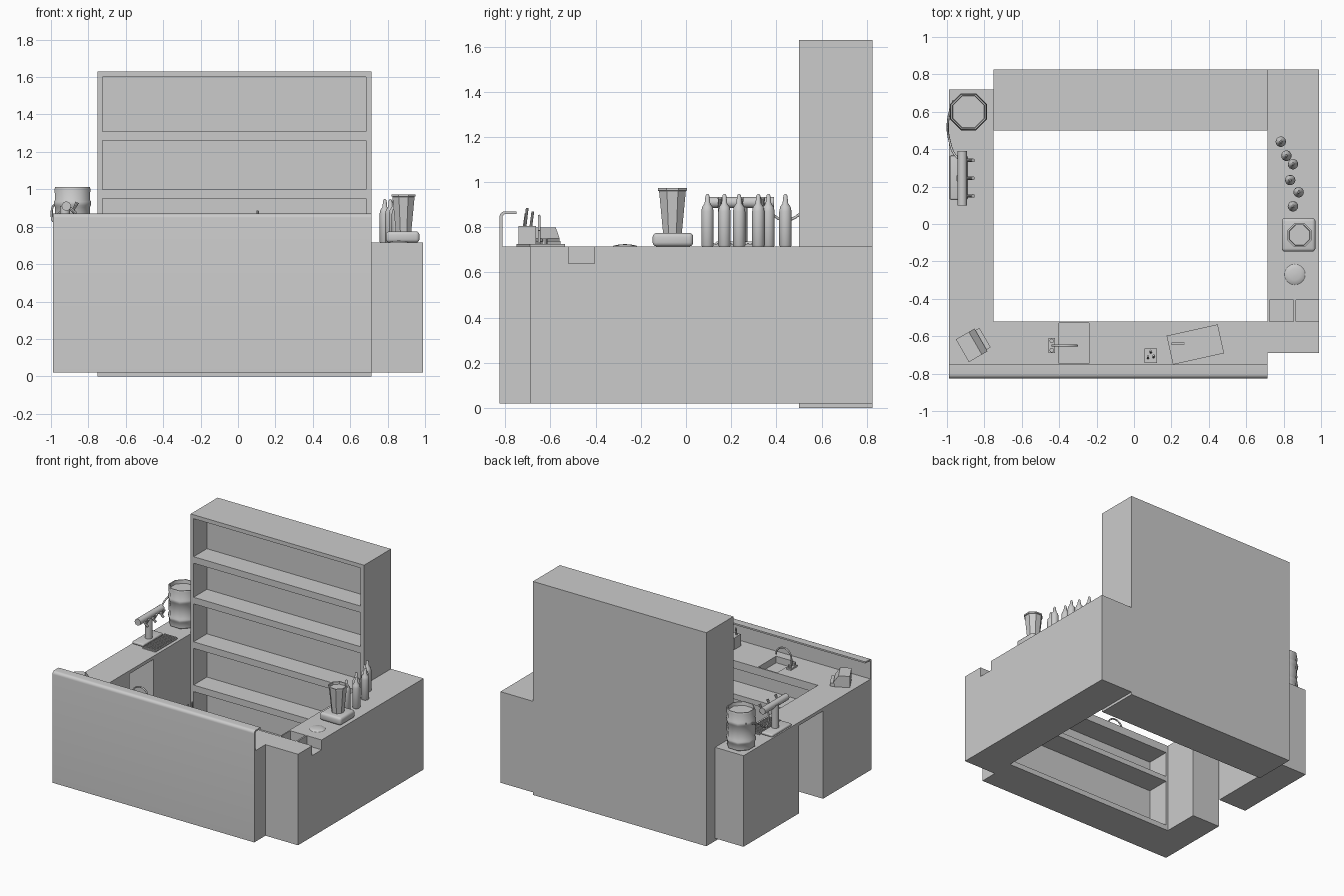
import bpy, bmesh, math
from mathutils import Matrix, Vector

if "Cube" in bpy.data.objects:
    bpy.data.objects.remove(bpy.data.objects["Cube"])

TOP = 0.715


def finish(name, bm, smooth=None):
    bmesh.ops.recalc_face_normals(bm, faces=bm.faces)
    me = bpy.data.meshes.new(name)
    bm.to_mesh(me)
    bm.free()
    ob = bpy.data.objects.new(name, me)
    bpy.context.collection.objects.link(ob)
    if smooth:
        activate(ob)
        bpy.ops.object.shade_smooth_by_angle(angle=math.radians(smooth))
    return ob


def activate(ob):
    bpy.ops.object.select_all(action='DESELECT')
    ob.select_set(True)
    bpy.context.view_layer.objects.active = ob


def box(name, x0, x1, y0, y1, z0, z1, rot=0, bevel=0):
    bm = bmesh.new()
    bmesh.ops.create_cube(bm, size=1)
    bm.transform(Matrix.Diagonal((x1 - x0, y1 - y0, z1 - z0, 1)))
    if bevel:
        bmesh.ops.bevel(bm, geom=bm.edges[:], offset=bevel, segments=3, profile=0.5, affect='EDGES')
    bm.transform(Matrix.Translation(((x0 + x1) / 2, (y0 + y1) / 2, (z0 + z1) / 2))
                 @ Matrix.Rotation(math.radians(rot), 4, 'Z'))
    return finish(name, bm, 40 if bevel else None)


def prism(name, pts, lo, hi, mat, smooth=None):
    """Extrude a 2D outline along local z, then place it with mat."""
    bm = bmesh.new()
    f = bm.faces.new([bm.verts.new((a, b, lo)) for a, b in pts])
    r = bmesh.ops.extrude_face_region(bm, geom=[f])
    for v in r['geom']:
        if isinstance(v, bmesh.types.BMVert):
            v.co.z = hi
    bm.transform(mat)
    return finish(name, bm, smooth)


def lathe(name, prof, n, loc, smooth=40, phase=0.0, axis=None):
    """Spin an (r, z) profile; ends are capped."""
    bm = bmesh.new()
    rings = []
    for r, z in prof:
        rings.append([bm.verts.new((r * math.cos(phase + 2 * math.pi * i / n),
                                    r * math.sin(phase + 2 * math.pi * i / n), z)) for i in range(n)])
    for a, b in zip(rings, rings[1:]):
        for i in range(n):
            bm.faces.new((a[i], a[(i + 1) % n], b[(i + 1) % n], b[i]))
    bm.faces.new(rings[0])
    bm.faces.new(rings[-1])
    q = Vector((0, 0, 1)).rotation_difference(Vector(axis or (0, 0, 1))).to_matrix().to_4x4()
    bm.transform(Matrix.Translation(loc) @ q)
    return finish(name, bm, smooth)


def rod(name, a, b, r, n=10, r2=None):
    d = Vector(b) - Vector(a)
    return lathe(name, [(r, 0), (r if r2 is None else r2, d.length)], n, a, axis=d)


def tube(name, pts, r):
    cu = bpy.data.curves.new(name, 'CURVE')
    cu.dimensions = '3D'
    cu.bevel_depth, cu.bevel_resolution, cu.resolution_u = r, 2, 6
    cu.use_fill_caps = True
    s = cu.splines.new('BEZIER')
    s.bezier_points.add(len(pts) - 1)
    for p, c in zip(s.bezier_points, pts):
        p.co = c
        p.handle_left_type = p.handle_right_type = 'AUTO'
    ob = bpy.data.objects.new(name, cu)
    bpy.context.collection.objects.link(ob)
    activate(ob)
    bpy.ops.object.convert(target='MESH')


def cut(ob, *dims):
    c = box("cutter", *dims)
    c.hide_render = True
    m = ob.modifiers.new("cut", 'BOOLEAN')
    m.operation, m.solver, m.object = 'DIFFERENCE', 'EXACT', c
    activate(ob)
    bpy.ops.object.modifier_apply(modifier=m.name)
    bpy.data.objects.remove(c)


# back shelf cabinet with open bays
cab = box("back_shelf", -0.75, 0.715, 0.50, 0.825, 0, 1.63)
for z0, z1 in [(1.31, 1.60), (1.0, 1.26), (0.66, 0.95), (0.33, 0.61), (0.05, 0.28)]:
    cut(cab, -0.725, 0.685, 0.40, 0.66, z0, z1)

# front counter, open shelves on the inside, sink recess
front = box("front_counter", -0.75, 0.715, -0.815, -0.52, 0.02, TOP)
for z0, z1 in [(0.06, 0.42), (0.46, 0.655)]:
    cut(front, -0.735, 0.70, -0.70, -0.40, z0, z1)
cut(front, -0.40, -0.24, -0.745, -0.53, 0.665, 0.8)

# left counter: two blocks with a walk-through under a flap
box("left_front_block", -0.99, -0.75, -0.815, -0.24, 0.02, TOP)
box("left_back_block", -0.99, -0.75, 0.05, 0.72, 0.02, TOP)
box("counter_flap", -0.99, -0.75, -0.24, 0.05, TOP - 0.025, TOP)

# right counter with two ingredient wells
right = box("right_counter", 0.715, 0.99, -0.69, 0.825, 0.02, TOP)
for x in (0.725, 0.865):
    cut(right, x, x + 0.128, -0.52, -0.405, 0.64, 0.8)

# front panel with rounded serving lip
arc = [(-0.803 - 0.022 * math.sin(t), 0.848 + 0.022 * math.cos(t))
       for t in [i * math.pi / 10 for i in range(5, -1, -1)]]
panel = [(-0.825, 0.02)] + arc + [(-0.75, 0.87), (-0.75, 0.858), (-0.803, 0.858), (-0.813, 0.848), (-0.813, 0.02)]
YZ = Matrix(((0, 0, 1, 0), (1, 0, 0, 0), (0, 1, 0, 0), (0, 0, 0, 1)))
prism("front_panel", panel, -0.99, 0.715, YZ, 40)

# keg
lathe("keg", [(0.085, 0), (0.1, 0.01), (0.1, 0.05), (0.107, 0.06), (0.107, 0.075), (0.1, 0.085), (0.103, 0.14),
              (0.1, 0.19), (0.107, 0.2), (0.107, 0.22), (0.1, 0.23), (0.104, 0.285), (0.1, 0.297), (0.093, 0.297),
              (0.09, 0.27)], 8, (-0.885, 0.60, TOP), 50, math.pi / 8)

# beer tower with taps, hose and drip tray
box("tower_base", -0.985, -0.89, 0.13, 0.365, TOP, TOP + 0.022, bevel=0.008)
rod("tower_post", (-0.925, 0.245, TOP), (-0.925, 0.245, 0.91), 0.027, 14)
rod("tower_bar", (-0.918, 0.10, 0.91), (-0.918, 0.39, 0.91), 0.025, 14)
for y in (0.15, 0.245, 0.34):
    rod("tap_spout", (-0.905, y, 0.905), (-0.865, y, 0.87), 0.009, 8)
    rod("tap_handle", (-0.88, y, 0.89), (-0.86, y, 0.93), 0.006, 8, 0.01)
tube("keg_hose", [(-0.965, 0.66, 0.93), (-0.993, 0.56, 0.90), (-0.985, 0.44, 0.83), (-0.95, 0.36, 0.88),
                  (-0.92, 0.34, 0.90)], 0.006)
box("drip_tray", -0.885, -0.775, 0.112, 0.378, TOP, TOP + 0.008)
for i in range(14):
    y = 0.122 + i * 0.019
    box("drip_slat", -0.88, -0.78, y - 0.004, y + 0.004, TOP + 0.008, TOP + 0.016)

# bottles
for x, y in [(0.785, 0.44), (0.815, 0.365), (0.85, 0.32), (0.835, 0.235), (0.88, 0.17), (0.85, 0.095)]:
    lathe("bottle", [(0.025, 0), (0.028, 0.005), (0.028, 0.155), (0.024, 0.175), (0.013, 0.19), (0.009, 0.225),
                     (0.004, 0.232)], 14, (x, y, TOP))

# blender
box("blender_base", 0.79, 0.97, -0.148, 0.032, TOP, TOP + 0.06, bevel=0.018)
lathe("blender_jug", [(0.045, 0), (0.064, 0.185), (0.069, 0.187), (0.069, 0.198), (0.06, 0.198), (0.058, 0.18)],
      8, (0.885, -0.06, 0.775), 30, math.pi / 8)

# shallow dome plate
lathe("dome_plate", [(0.055, 0), (0.05, 0.004), (0.03, 0.008), (0.008, 0.01)], 24, (0.86, -0.27, TOP))

# cash register: wedge body and side screen
M = Matrix.Translation((-0.87, -0.65, TOP)) @ Matrix.Rotation(math.radians(30), 4, 'Z')
prism("register", [(-0.055, 0), (0.05, 0), (0.06, 0.035), (0.025, 0.085), (-0.055, 0.085)], -0.07, 0.07,
      M @ Matrix(((1, 0, 0, 0), (0, 0, 1, 0), (0, 1, 0, 0), (0, 0, 0, 1))))
prism("register_drawer", [(0.04, -0.06), (0.085, -0.06), (0.085, 0.06), (0.04, 0.06)], 0.0, 0.025, M)

# sink faucet
box("faucet_base", -0.458, -0.422, -0.69, -0.61, TOP, TOP + 0.012)
tube("faucet", [(-0.435, -0.65, TOP)] + [(-0.37 - 0.065 * math.cos(a), -0.65, 0.785 + 0.065 * math.sin(a))
                                        for a in [i * math.pi / 6 for i in range(7)]], 0.006)
for y in (-0.675, -0.625):
    rod("faucet_knob", (-0.44, y, TOP), (-0.44, y, 0.75), 0.012, 8)

# straw holder
box("straw_holder", 0.057, 0.123, -0.742, -0.665, TOP, 0.805)
for x, y, z in [(0.075, -0.72, 0.86), (0.09, -0.69, 0.87), (0.105, -0.715, 0.885)]:
    rod("straw", (x, y, 0.78), (x, y + 0.012, z), 0.006, 8)

# cutting board and knife
box("cutting_board", 0.188, 0.468, -0.723, -0.565, TOP, TOP + 0.012, rot=12.5)
box("knife_handle", 0.20, 0.27, -0.646, -0.634, 0.727, 0.737)
box("knife_blade", 0.27, 0.39, -0.65, -0.638, 0.728, 0.732)
